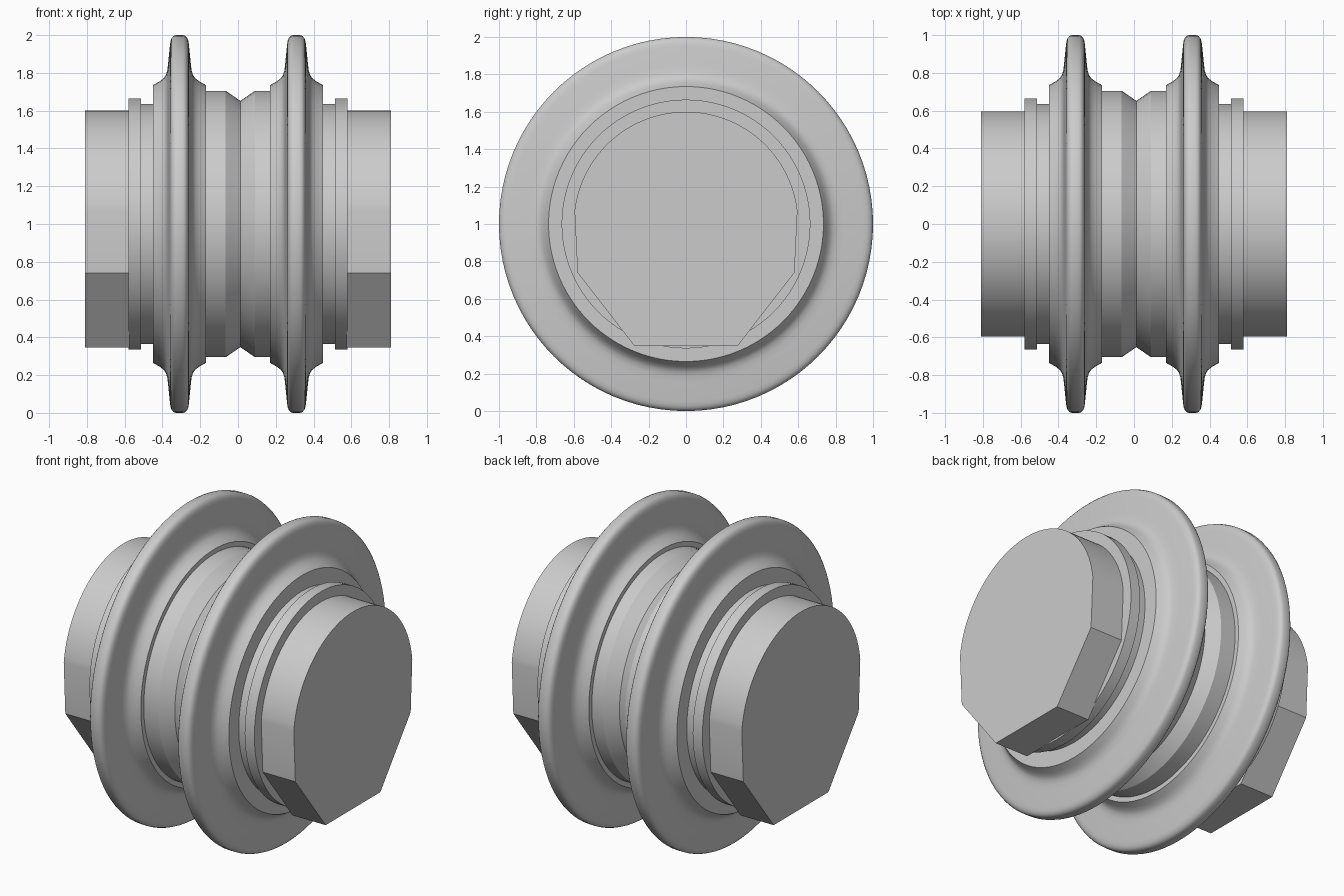
import bpy, bmesh, math

if "Cube" in bpy.data.objects:
    bpy.data.objects.remove(bpy.data.objects["Cube"])

N = 96      # sides of turned parts
CZ = 1.0    # height of the axis


def finish(name, bm):
    bmesh.ops.remove_doubles(bm, verts=bm.verts, dist=1e-5)
    bmesh.ops.recalc_face_normals(bm, faces=bm.faces)
    me = bpy.data.meshes.new(name)
    bm.to_mesh(me)
    bm.free()
    ob = bpy.data.objects.new(name, me)
    bpy.context.collection.objects.link(ob)
    bpy.ops.object.select_all(action='DESELECT')
    ob.select_set(True)
    bpy.context.view_layer.objects.active = ob
    bpy.ops.object.shade_smooth_by_angle(angle=math.radians(28))
    return ob


def turned(name, profile):
    """Turn a closed (x, radius) profile round the x axis."""
    bm = bmesh.new()
    rings = []
    for x, r in profile:
        rings.append([bm.verts.new((x, r * math.sin(2 * math.pi * i / N),
                                    CZ + r * math.cos(2 * math.pi * i / N)))
                      for i in range(N)])
    for k, a in enumerate(rings):
        b = rings[(k + 1) % len(rings)]
        for i in range(N):
            j = (i + 1) % N
            bm.faces.new((a[i], a[j], b[j], b[i]))
    return finish(name, bm)


def prism(name, section, x0, x1):
    """Extrude a (y, z) outline along x."""
    bm = bmesh.new()
    face = bm.faces.new([bm.verts.new((x0, y, z)) for y, z in section])
    ext = bmesh.ops.extrude_face_region(bm, geom=[face])
    new = [v for v in ext['geom'] if isinstance(v, bmesh.types.BMVert)]
    bmesh.ops.translate(bm, verts=new, vec=(x1 - x0, 0, 0))
    return finish(name, bm)


# Hub between the flanges, with the V groove
turned("grooved_hub", [(-0.2, 0.55), (-0.2, 0.705), (-0.065, 0.705),
                       (0.012, 0.652), (0.09, 0.705), (0.2, 0.705), (0.2, 0.55)])

# Half of the flange cross-section, from its shoulder to its rounded tip
half = [(0.14, 0.55), (0.14, 0.735), (0.105, 0.755), (0.083, 0.772),
        (0.071, 0.79), (0.064, 0.815), (0.06, 0.85), (0.05, 0.95),
        (0.047, 0.97), (0.041, 0.985), (0.032, 0.995), (0.02, 1.0)]
# Axle end outline: round above, flat-sided below
R, a0 = 0.6, math.asin(0.07 / 0.6)
arc = [a0 + (math.pi - 2 * a0) * i / 48 for i in range(49)]
section = [(R * math.cos(a), CZ + R * math.sin(a)) for a in arc]
section += [(-0.58, 0.74), (-0.275, 0.347), (0.275, 0.347), (0.58, 0.74)]

for side, s in (("left", -1), ("right", 1)):
    c = 0.31 * s
    turned(side + "_flange", [(c + d, r) for d, r in half]
           + [(c - d, r) for d, r in reversed(half)])
    # Stepped collar outside the flange
    turned(side + "_collar", [(s * x, r) for x, r in (
        (0.44, 0.5), (0.44, 0.635), (0.513, 0.635),
        (0.513, 0.665), (0.581, 0.665), (0.581, 0.5))])
    prism(side + "_axle_end", section, 0.575 * s, 0.81 * s)
